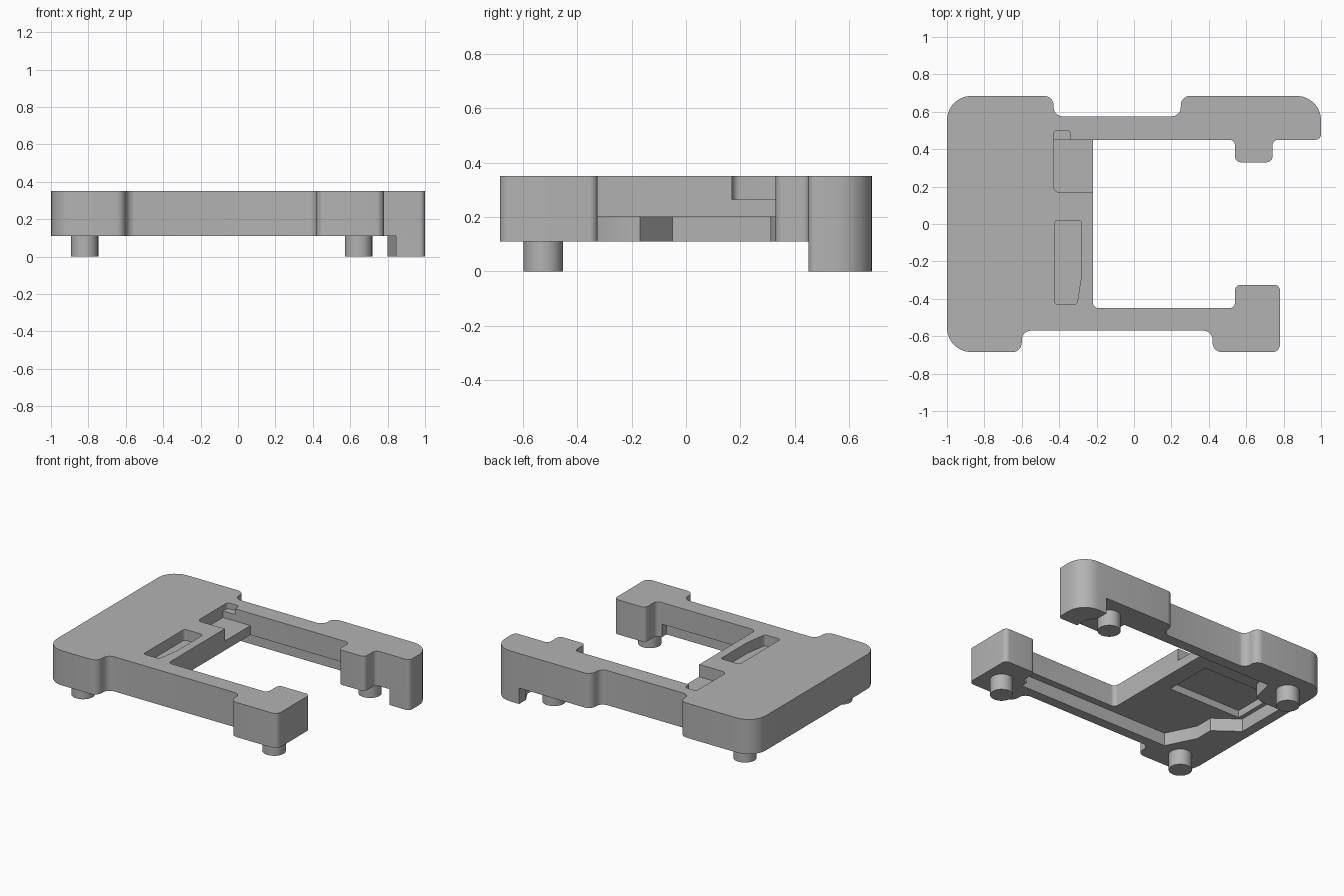
import bpy, bmesh, math
from mathutils import Vector

cube = bpy.data.objects.get("Cube")
if cube:
    bpy.data.objects.remove(cube, do_unlink=True)

grey = bpy.data.materials.new("plain_grey")
grey.use_nodes = True
colour = (0.45, 0.45, 0.45, 1)
grey.diffuse_color = colour
grey.node_tree.nodes["Principled BSDF"].inputs["Base Color"].default_value = colour


def rounded(corners, steps=7):
    """Turn (x, y, radius) corners into a filleted outline."""
    out = []
    for i, (x, y, r) in enumerate(corners):
        p = Vector((x, y))
        if r == 0:
            out.append(p)
            continue
        a = (Vector(corners[i - 1][:2]) - p).normalized()
        b = (Vector(corners[(i + 1) % len(corners)][:2]) - p).normalized()
        half = a.angle(b) / 2
        centre = p + (a + b).normalized() * (r / math.sin(half))
        start = p + a * (r / math.tan(half)) - centre
        end = p + b * (r / math.tan(half)) - centre
        sweep = start.angle_signed(end)
        for k in range(steps + 1):
            t = -sweep * k / steps
            c, s = math.cos(t), math.sin(t)
            out.append(centre + Vector((c * start.x - s * start.y, s * start.x + c * start.y)))
    return out


def prism(name, corners, z0, z1):
    """Extrude a filleted outline between two heights."""
    bm = bmesh.new()
    face = bm.faces.new([bm.verts.new((p.x, p.y, z0)) for p in rounded(corners)])
    top = bmesh.ops.extrude_face_region(bm, geom=[face])["geom"]
    bmesh.ops.translate(bm, vec=(0, 0, z1 - z0),
                        verts=[v for v in top if isinstance(v, bmesh.types.BMVert)])
    bmesh.ops.recalc_face_normals(bm, faces=bm.faces)
    mesh = bpy.data.meshes.new(name)
    bm.to_mesh(mesh)
    bm.free()
    mesh.materials.append(grey)
    ob = bpy.data.objects.new(name, mesh)
    bpy.context.collection.objects.link(ob)
    return ob


def activate(ob):
    bpy.ops.object.select_all(action="DESELECT")
    ob.select_set(True)
    bpy.context.view_layer.objects.active = ob


def carve(ob, corners, z0, z1):
    """Cut a prism-shaped pocket out of a part."""
    cutter = prism("cutter", corners, z0, z1)
    cutter.hide_render = True
    mod = ob.modifiers.new("pocket", "BOOLEAN")
    mod.operation, mod.solver, mod.object = "DIFFERENCE", "EXACT", cutter
    activate(ob)
    bpy.ops.object.modifier_apply(modifier=mod.name)
    bpy.data.objects.remove(cutter, do_unlink=True)


def smooth(ob):
    activate(ob)
    bpy.ops.object.shade_smooth_by_angle(angle=math.radians(30))


BOTTOM, TOP, STEP = 0.11, 0.35, 0.265

# C-shaped frame plate with two arms
frame = prism("frame_plate", [
    (-1, .685, .13), (-.43, .685, .05), (-.43, .575, .05), (.25, .575, .05),
    (.25, .685, .05), (1, .685, .13), (1, .45, .03), (.74, .45, .03),
    (.74, .33, .03), (.54, .33, .03), (.54, .45, .03), (-.22, .45, 0),
    (-.22, -.45, .03), (.54, -.45, .03), (.54, -.325, .03), (.78, -.325, .03),
    (.78, -.685, .04), (.42, -.685, .05), (.42, -.57, .05), (-.6, -.57, .05),
    (-.6, -.685, .05), (-1, -.685, .13)], BOTTOM, TOP)

# Underside recess and the deeper pocket inside it
carve(frame, [(.5, -.5, 0), (.5, .5, 0), (-.68, .5, 0), (-.72, .34, 0), (-.78, .31, 0),
              (-.93, .31, 0), (-.93, -.05, 0), (-.77, -.17, 0), (-.77, -.3, 0),
              (-.67, -.5, 0)], 0, 0.2)
carve(frame, [(-.34, -.05, 0), (-.34, .29, 0), (-.82, .29, 0), (-.9, .24, 0),
              (-.9, -.05, 0)], 0.15, 0.25)

# Top step beside the opening, its small notch, and the tapered slot
carve(frame, [(-.43, .45, 0), (-.43, .17, .03), (-.1, .17, 0), (-.1, .45, 0)], STEP, 0.5)
carve(frame, [(-.43, .44, 0), (-.34, .44, 0), (-.34, .5, .02), (-.43, .5, .02)], 0.31, 0.5)
carve(frame, [(-.425, .02, .02), (-.425, -.43, .02), (-.305, -.43, .02),
              (-.28, -.27, 0), (-.28, .02, .02)], STEP + .01, 0.5)
smooth(frame)

# Corner post reaching the ground
smooth(prism("corner_post", [
    (1, .685, .13), (1, .45, .03), (.845, .45, 0), (.845, .53, 0),
    (.8, .61, 0), (.8, .685, 0)], 0, 0.15))

# Four round feet
for side, x in (("left", .645), ("right", -.82)):
    for end, y in (("front", -.525), ("back", .525)):
        bpy.ops.mesh.primitive_cylinder_add(vertices=32, radius=.073, depth=.12,
                                            location=(x, y, .06))
        foot = bpy.context.object
        foot.name = f"{end}_{side}_foot"
        foot.data.materials.append(grey)
        smooth(foot)
